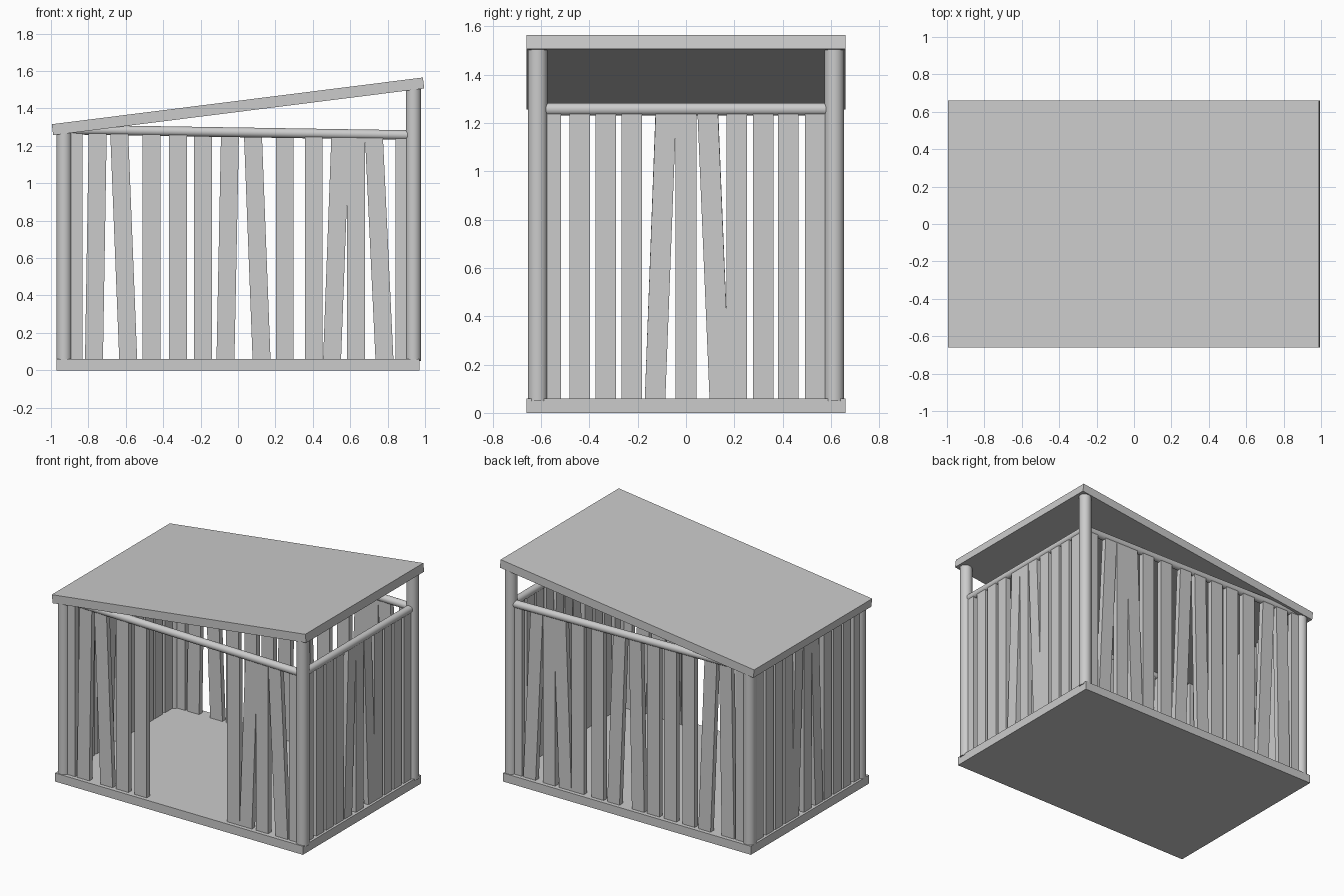
import bpy, bmesh, math
from mathutils import Vector

if "Cube" in bpy.data.objects:
    bpy.data.objects.remove(bpy.data.objects["Cube"])

PX, PY = 0.935, 0.614      # post centre lines
RAIL_L, RAIL_R = 1.287, 1.257
FLOOR = 0.06


def rail_z(x):
    return RAIL_L + (RAIL_R - RAIL_L) * (x + PX) / (2 * PX)


def box(name, loc, size, tilt=0):
    bpy.ops.mesh.primitive_cube_add(size=1, location=loc, rotation=(0, tilt, 0))
    ob = bpy.context.object
    ob.name = name
    ob.scale = size
    return ob


def pole(name, a, b, r):
    a, b = Vector(a), Vector(b)
    d = b - a
    bpy.ops.mesh.primitive_cylinder_add(vertices=32, radius=r, depth=d.length,
                                        location=(a + b) / 2)
    ob = bpy.context.object
    ob.name = name
    ob.rotation_euler = d.to_track_quat('Z', 'Y').to_euler()
    bpy.ops.object.shade_smooth_by_angle(angle=math.radians(40))
    return ob


def plank_wall(name, planks, place, top, width, thick=0.036):
    """planks: (bottom centre, top centre); place maps (along, across, z) to xyz."""
    bm = bmesh.new()
    for lo, hi in planks:
        geo = bmesh.ops.create_cube(bm, size=1)
        for v in geo['verts']:
            up = v.co.z > 0
            s = (hi if up else lo) + v.co.x * width
            z = top(s) if up else FLOOR - 0.002
            v.co = place(s, v.co.y * thick, z)
    bmesh.ops.recalc_face_normals(bm, faces=bm.faces)
    me = bpy.data.meshes.new(name)
    bm.to_mesh(me)
    bm.free()
    ob = bpy.data.objects.new(name, me)
    bpy.context.collection.objects.link(ob)


# floor slab and sloping roof
box("floor", (0, 0, FLOOR / 2), (1.94, 1.32, FLOOR))
slope = math.atan2(0.25, 1.985)
box("roof", (0, 0, 1.411), (2.0 / math.cos(slope) - 0.016, 1.32, 0.059), -slope)

# corner posts
for side, sy in (("front", -1), ("back", 1)):
    pole(side + "_left_post", (-PX + 0.005, sy * PY, 0.05), (-PX + 0.005, sy * PY, 1.28), 0.041)
    pole(side + "_right_post", (PX + 0.003, sy * PY, 0.05), (PX + 0.003, sy * PY, 1.52), 0.041)
    pole(side + "_rail", (-PX, sy * PY, RAIL_L), (PX, sy * PY, RAIL_R), 0.026)
pole("left_rail", (-PX, -PY, RAIL_L), (-PX, PY, RAIL_L), 0.022)
pole("right_rail", (PX, -PY, RAIL_R), (PX, PY, RAIL_R), 0.026)

# long walls: the front leaves out the doorway planks
outer = [(-0.88, -0.88), (-0.77, -0.75), (-0.587, -0.635), (-0.463, -0.463),
         (-0.32, -0.32), (0.405, 0.405), (0.503, 0.547), (0.63, 0.63),
         (0.783, 0.727), (0.89, 0.89)]
middle = [(-0.187, -0.187), (-0.067, -0.043), (0.126, 0.08), (0.25, 0.25)]
long_top = lambda s: rail_z(s) - 0.015
plank_wall("front_planks", outer, lambda s, t, z: (s, -PY + t, z), long_top, 0.096)
plank_wall("back_planks", outer + middle, lambda s, t, z: (s, PY + t, z), long_top, 0.096)

# short walls
short = [(y, y) for y in (-0.56, -0.44, -0.333, -0.225, 0.0, 0.21, 0.32, 0.423, 0.535)]
short += [(-0.128, -0.083), (0.14, 0.09)]
plank_wall("right_planks", short, lambda s, t, z: (PX + t, s, z), lambda s: RAIL_R - 0.015, 0.085)
plank_wall("left_planks", short, lambda s, t, z: (-PX + t, s, z), lambda s: RAIL_L - 0.015, 0.085)
